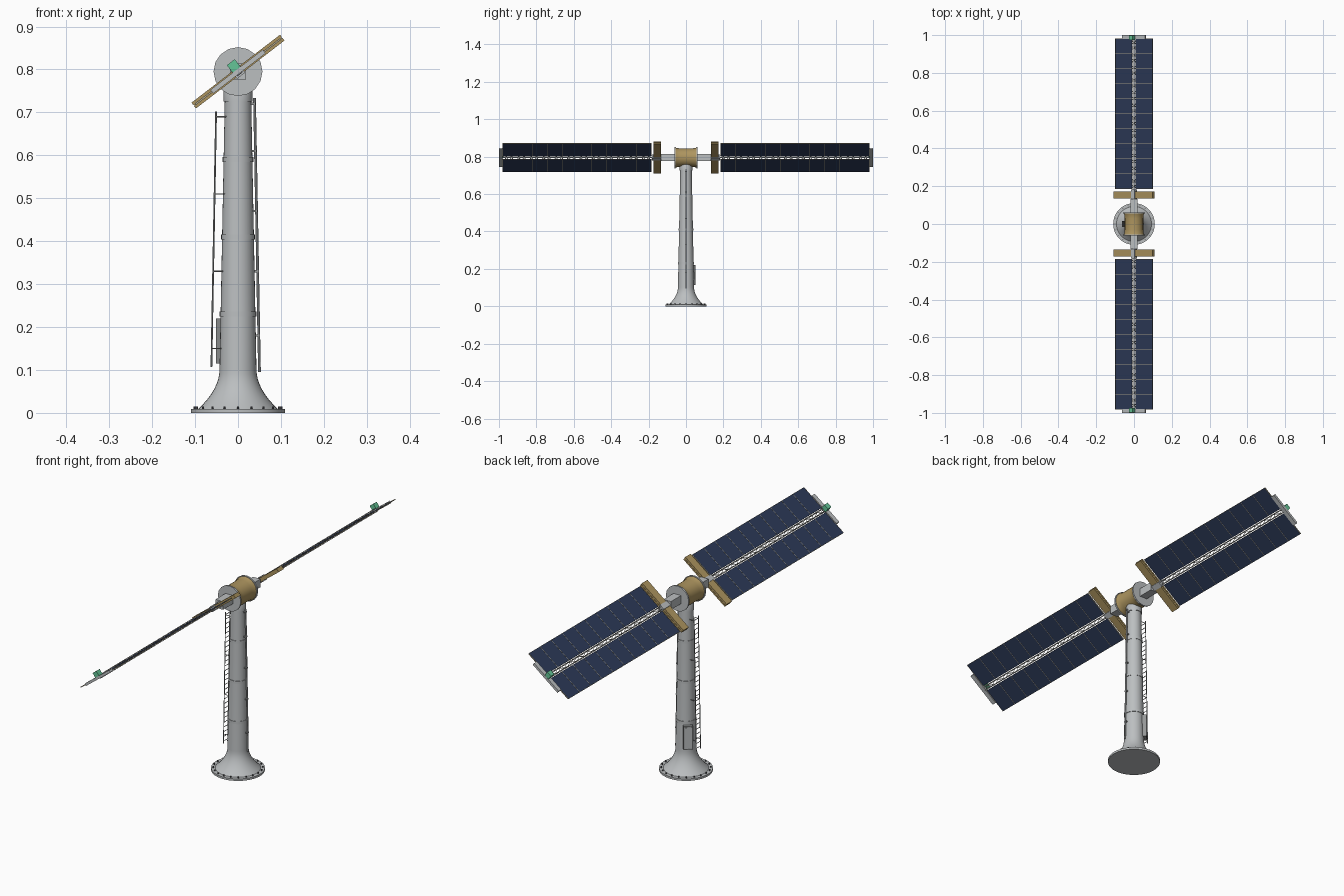
import bpy, bmesh, math
from mathutils import Matrix, Vector

old = bpy.data.objects.get("Cube")
if old:
    bpy.data.objects.remove(old, do_unlink=True)


def material(name, rgb):
    m = bpy.data.materials.new(name)
    m.use_nodes = True
    m.diffuse_color = (*rgb, 1)
    m.node_tree.nodes["Principled BSDF"].inputs["Base Color"].default_value = (*rgb, 1)
    return m


GREY = material("light grey metal", (0.50, 0.52, 0.53))
MID = material("mid grey metal", (0.30, 0.31, 0.31))
DARK = material("dark steel", (0.09, 0.09, 0.10))
WHITE = material("pale truss", (0.66, 0.66, 0.63))
GOLD = material("gold foil", (0.42, 0.30, 0.115))
TAN = material("tan panel seam", (0.42, 0.38, 0.27))
NAVY = material("navy solar cells", (0.026, 0.042, 0.098))
GREEN = material("green beacon", (0.13, 0.56, 0.31))

HUB_Z = 0.795
TILT = Matrix.Translation((0, 0, HUB_Z)) @ Matrix.Rotation(math.radians(-37.5), 4, 'Y')
HUB = Matrix.Translation((0, 0, HUB_Z))


def finish(bm, name, mat, matrix=Matrix(), smooth=False):
    bmesh.ops.recalc_face_normals(bm, faces=bm.faces)
    me = bpy.data.meshes.new(name)
    bm.to_mesh(me)
    bm.free()
    me.materials.append(mat)
    ob = bpy.data.objects.new(name, me)
    bpy.context.collection.objects.link(ob)
    ob.matrix_world = matrix
    if smooth:
        bpy.ops.object.select_all(action='DESELECT')
        ob.select_set(True)
        bpy.context.view_layer.objects.active = ob
        bpy.ops.object.shade_smooth_by_angle(angle=math.radians(30))
    return ob


def box(bm, centre, size, matrix=Matrix()):
    m = matrix @ Matrix.Translation(centre) @ Matrix.Diagonal((*size, 1))
    bmesh.ops.create_cube(bm, size=1, matrix=m)


def rod(bm, a, b, r, sides=6):
    a, b = Vector(a), Vector(b)
    d = b - a
    m = Matrix.Translation((a + b) / 2) @ d.to_track_quat('Z', 'Y').to_matrix().to_4x4()
    bmesh.ops.create_cone(bm, cap_ends=True, segments=sides, radius1=r, radius2=r,
                          depth=d.length, matrix=m)


def lathe(name, profile, mat, sides, matrix=Matrix(), smooth=True):
    """Revolve (radius, height) points round z and cap both ends."""
    bm = bmesh.new()
    rings = [[bm.verts.new((r * math.cos(math.tau * i / sides),
                            r * math.sin(math.tau * i / sides), z))
              for i in range(sides)] for r, z in profile]
    for low, high in zip(rings, rings[1:]):
        for i in range(sides):
            j = (i + 1) % sides
            bm.faces.new((low[i], low[j], high[j], high[i]))
    bm.faces.new(rings[0][::-1])
    bm.faces.new(rings[-1])
    return finish(bm, name, mat, matrix, smooth)


def tower_radius(z):
    return 0.043 - (z - 0.1) * 0.0195


# Flared foot and tapering tower
lathe("base_flange", [(0.11, 0), (0.11, 0.009)], GREY, 48)
flare = [(0.043 + 0.05 * (1 - t / 8) ** 2, 0.009 + 0.093 * (t / 8)) for t in range(9)]
lathe("tower", flare + [(0.0305, 0.745)], GREY, 32)
for z in (0.23, 0.41, 0.59):
    r = tower_radius(z) + 0.0022
    lathe("tower_joint_ring", [(r, z - 0.006), (r, z + 0.006)], GREY, 32)
lathe("tower_collar", [(0.0335, 0.725), (0.0335, 0.755), (0.027, 0.77)], GREY, 32)

bm = bmesh.new()
for i in range(20):
    a = math.tau * i / 20
    x, y = 0.101 * math.cos(a), 0.101 * math.sin(a)
    rod(bm, (x, y, 0.008), (x, y, 0.015), 0.003)
finish(bm, "flange_bolts", DARK)

# Ladder on the -x side, leaning with the tower
LOW, HIGH = Vector((-0.062, 0, 0.107)), Vector((-0.051, 0, 0.702))
bm = bmesh.new()
for y in (-0.015, 0.015):
    side = Vector((0, y, 0))
    rod(bm, LOW + side, HIGH + side, 0.002)
    for z in (0.15, 0.33, 0.51, 0.69):
        p = LOW.lerp(HIGH, (z - LOW.z) / (HIGH.z - LOW.z)) + side
        rod(bm, p, (-tower_radius(z) + 0.007, y, z), 0.0015)
for i in range(28):
    p = LOW.lerp(HIGH, (i + 0.5) / 28)
    rod(bm, p - Vector((0, 0.015, 0)), p + Vector((0, 0.015, 0)), 0.0014)
finish(bm, "ladder", MID)

# Cable conduit with clamps on the +x side
bm = bmesh.new()
rod(bm, (0.050, 0, 0.095), (0.0385, 0, 0.733), 0.0032, 8)
finish(bm, "cable_conduit", GREY, smooth=True)
bm = bmesh.new()
for z in (0.18, 0.33, 0.47, 0.61, 0.72):
    box(bm, (tower_radius(z) + 0.004, 0, z), (0.012, 0.012, 0.005))
finish(bm, "conduit_clamps", MID)

# Service cabinet with a door, facing back and to the ladder side
turn = Matrix.Rotation(math.radians(135), 4, 'Z')
bm = bmesh.new()
box(bm, (0.045, 0, 0.167), (0.018, 0.038, 0.105))
finish(bm, "service_cabinet", MID, turn)
bm = bmesh.new()
box(bm, (0.0545, 0, 0.167), (0.002, 0.032, 0.095))
finish(bm, "cabinet_door", GREY, turn)

# Rotating hub: foil barrel between two end discs
AXIS = HUB @ Matrix.Rotation(math.radians(90), 4, 'X')
barrel = [(0.054, -0.056), (0.0505, -0.046), (0.049, -0.03), (0.049, 0.03),
          (0.0505, 0.046), (0.054, 0.056)]
lathe("hub_barrel", barrel, GOLD, 24, AXIS)
for s in (-1, 1):
    lathe("hub_end_disc", [(0.057, s * 0.055), (0.057, s * 0.062)], GREY, 16, AXIS, False)

# Everything on each wing, mirrored along y
for s, side in ((-1, "front"), (1, "back")):
    # Support arm
    bm = bmesh.new()
    box(bm, (0, s * 0.096, 0), (0.037, 0.075, 0.037))
    finish(bm, side + "_arm", GREY, HUB)
    bm = bmesh.new()
    box(bm, (0, s * 0.157, 0), (0.024, 0.05, 0.024))
    finish(bm, side + "_arm_tip", GREY, TILT)

    # Foil storage boxes either side of the arm
    bm = bmesh.new()
    for u in (-1, 1):
        for n in (-1, 1):
            box(bm, (u * 0.0705, s * 0.154, n * 0.005), (0.119, 0.038, 0.007))
        box(bm, (u * 0.07, s * 0.154, 0), (0.116, 0.035, 0.004))
    finish(bm, side + "_storage_boxes", GOLD, TILT)

    # Solar blankets
    START, END, PANELS = 0.186, 0.98, 10
    middle, length = s * (START + END) / 2, END - START
    cells, seams = bmesh.new(), bmesh.new()
    for u in (-1, 1):
        box(cells, (u * 0.0685, middle, 0), (0.112, length, 0.003))
        box(seams, (u * 0.1245, middle, 0), (0.0012, length, 0.0036))
        for i in range(PANELS + 1):
            y = s * (START + length * i / PANELS)
            box(seams, (u * 0.0685, y, 0), (0.112, 0.0018, 0.0042))
    finish(cells, side + "_solar_blankets", NAVY, TILT)
    finish(seams, side + "_blanket_seams", TAN, TILT)

    # Lattice mast between the blankets
    bm = bmesh.new()
    H, BAYS = 0.007, 24
    corners = [(-H, -H), (H, -H), (H, H), (-H, H)]
    for k, (u, n) in enumerate(corners):
        u2, n2 = corners[(k + 1) % 4]
        rod(bm, (u, s * 0.175, n), (u, s * 0.982, n), 0.0013, 4)
        for i in range(BAYS):
            y1 = s * (0.18 + 0.8 * i / BAYS)
            y2 = s * (0.18 + 0.8 * (i + 1) / BAYS)
            if i % 2:
                y1, y2 = y2, y1
            rod(bm, (u, y1, n), (u2, y2, n2), 0.001, 4)
    finish(bm, side + "_lattice_mast", WHITE, TILT)

    # Tip bar and beacon
    bm = bmesh.new()
    box(bm, (0, s * 0.99, 0), (0.154, 0.02, 0.011))
    finish(bm, side + "_tip_bar", GREY, TILT)
    bm = bmesh.new()
    box(bm, (0, s * 0.987, 0.016), (0.023, 0.024, 0.023))
    finish(bm, side + "_beacon", GREEN, TILT)
